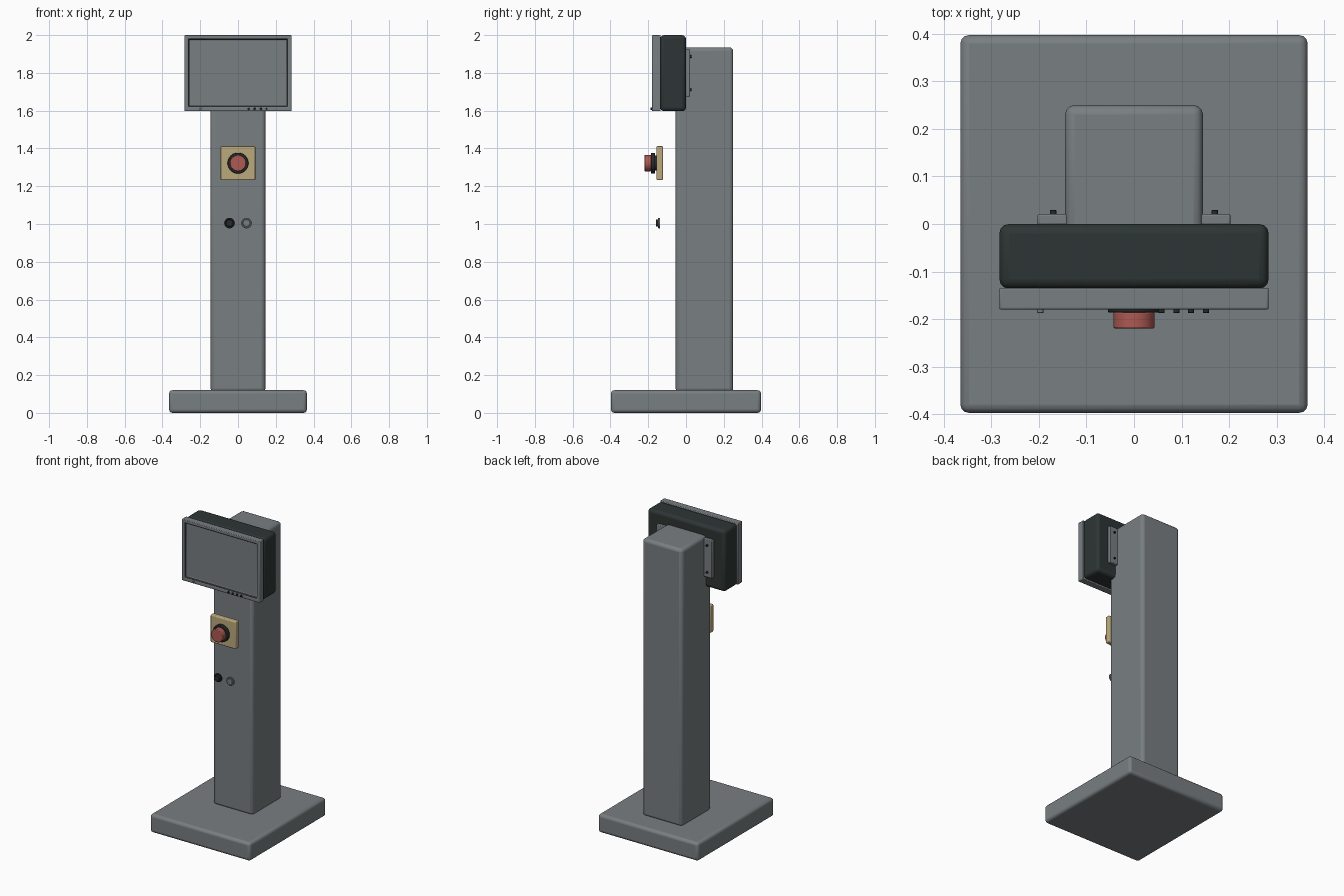
import bpy, bmesh, math
from mathutils import Matrix

if "Cube" in bpy.data.objects:
    bpy.data.objects.remove(bpy.data.objects["Cube"])


def material(name, rgb):
    m = bpy.data.materials.new(name)
    m.diffuse_color = (*rgb, 1)
    m.use_nodes = True
    m.node_tree.nodes["Principled BSDF"].inputs["Base Color"].default_value = m.diffuse_color
    return m


GREY = material("steel_grey", (0.19, 0.21, 0.222))
DARK = material("dark_green_grey", (0.026, 0.036, 0.034))
BLACK = material("black_plastic", (0.02, 0.022, 0.024))
TAN = material("tan_yellow", (0.50, 0.40, 0.20))
RED = material("button_red", (0.42, 0.10, 0.085))


def finish(name, bm, mats, bevel=0.0, segments=3):
    bmesh.ops.recalc_face_normals(bm, faces=bm.faces)
    mesh = bpy.data.meshes.new(name)
    bm.to_mesh(mesh)
    bm.free()
    for m in mats:
        mesh.materials.append(m)
    ob = bpy.data.objects.new(name, mesh)
    bpy.context.collection.objects.link(ob)
    if bevel:
        mod = ob.modifiers.new("rounded_edges", 'BEVEL')
        mod.width = bevel
        mod.segments = segments
        mod.limit_method = 'ANGLE'
        mod.angle_limit = math.radians(50)
    bpy.ops.object.select_all(action='DESELECT')
    ob.select_set(True)
    bpy.context.view_layer.objects.active = ob
    bpy.ops.object.shade_smooth_by_angle(angle=math.radians(35))
    return ob


def box_mesh(x, y, z):
    bm = bmesh.new()
    size = [b - a for a, b in (x, y, z)]
    centre = [(a + b) / 2 for a, b in (x, y, z)]
    bmesh.ops.create_cube(bm, size=1, matrix=Matrix.Translation(centre) @ Matrix.Diagonal((*size, 1)))
    return bm


def box(name, x, y, z, mat, bevel=0.0, segments=3):
    return finish(name, box_mesh(x, y, z), [mat], bevel, segments)


def disc(name, x, z, r, y0, y1, mat, bevel=0.0, sides=32):
    """Cylinder whose axis runs front to back."""
    bm = bmesh.new()
    bmesh.ops.create_cone(bm, cap_ends=True, segments=sides, radius1=r, radius2=r, depth=y1 - y0,
                          matrix=Matrix.Translation((x, (y0 + y1) / 2, z)) @ Matrix.Rotation(math.pi / 2, 4, 'X'))
    return finish(name, bm, [mat], bevel, 2)


def ring(name, x, z, r_out, r_in, y0, y1, mat, sides=32):
    """Flat hollow ring facing the front."""
    bm = bmesh.new()
    loops = []
    for r, y in ((r_out, y1), (r_out, y0), (r_in, y0), (r_in, y1)):
        loops.append([bm.verts.new((x + r * math.cos(2 * math.pi * i / sides), y,
                                    z + r * math.sin(2 * math.pi * i / sides))) for i in range(sides)])
    for k in range(4):
        a, b = loops[k], loops[(k + 1) % 4]
        for i in range(sides):
            j = (i + 1) % sides
            bm.faces.new((a[i], a[j], b[j], b[i]))
    return finish(name, bm, [mat], 0.0015, 1)


# Stand
box("base_plate", (-0.365, 0.365), (-0.397, 0.397), (0, 0.12), GREY, 0.018)
box("column", (-0.145, 0.145), (-0.055, 0.25), (0.11, 1.935), GREY, 0.02)

# Monitor body
box("monitor_housing", (-0.283, 0.283), (-0.136, 0), (1.597, 2.0), DARK, 0.02)

# Monitor front: frame, dark recess walls and sunken screen
bm = box_mesh((-0.283, 0.283), (-0.18, -0.134), (1.597, 2.0))
front = min(bm.faces, key=lambda f: f.calc_center_median().y)
bmesh.ops.inset_region(bm, faces=[front], thickness=0.027)
for v in front.verts:
    if v.co.z < 1.7:
        v.co.z += 0.004
walls = bmesh.ops.inset_region(bm, faces=[front], thickness=0.009, depth=-0.012)["faces"]
for f in walls:
    f.material_index = 1
finish("monitor_front", bm, [GREY, BLACK], 0.004, 2)

# Monitor controls along the lower frame
for i in range(4):
    disc(f"monitor_button_{i + 1}", 0.058 + 0.031 * i, 1.61, 0.0065, -0.187, -0.178, BLACK, 0.001, 16)
disc("monitor_indicator", -0.197, 1.61, 0.0065, -0.187, -0.178, GREY, 0.001, 16)

# Mounting brackets and their screws on both sides of the column
for side, s in (("left", -1), ("right", 1)):
    xs = sorted((s * 0.138, s * 0.203))
    box(f"{side}_bracket", xs, (-0.002, 0.021), (1.675, 1.925), GREY, 0.004, 2)
    for level, z in (("lower", 1.71), ("upper", 1.887)):
        disc(f"{side}_{level}_screw", s * 0.17, z, 0.007, 0.019, 0.029, BLACK, 0.001, 16)

# Emergency stop
box("stop_plate", (-0.092, 0.092), (-0.156, -0.122), (1.232, 1.412), TAN, 0.006)
disc("stop_neck", 0, 1.322, 0.04, -0.17, -0.154, BLACK)
disc("stop_collar", 0, 1.322, 0.055, -0.186, -0.163, BLACK, 0.003, 40)
disc("stop_button", 0, 1.322, 0.043, -0.22, -0.184, RED, 0.004, 40)

# Pair of small push buttons
for name, x, mat in (("left", -0.045, BLACK), ("right", 0.045, GREY)):
    ring(f"{name}_push_button_rim", x, 1.005, 0.028, 0.019, -0.147, -0.137, GREY if mat is GREY else BLACK)
    disc(f"{name}_push_button_cap", x, 1.005, 0.019, -0.159 if mat is BLACK else -0.15, -0.137, mat, 0.002)
